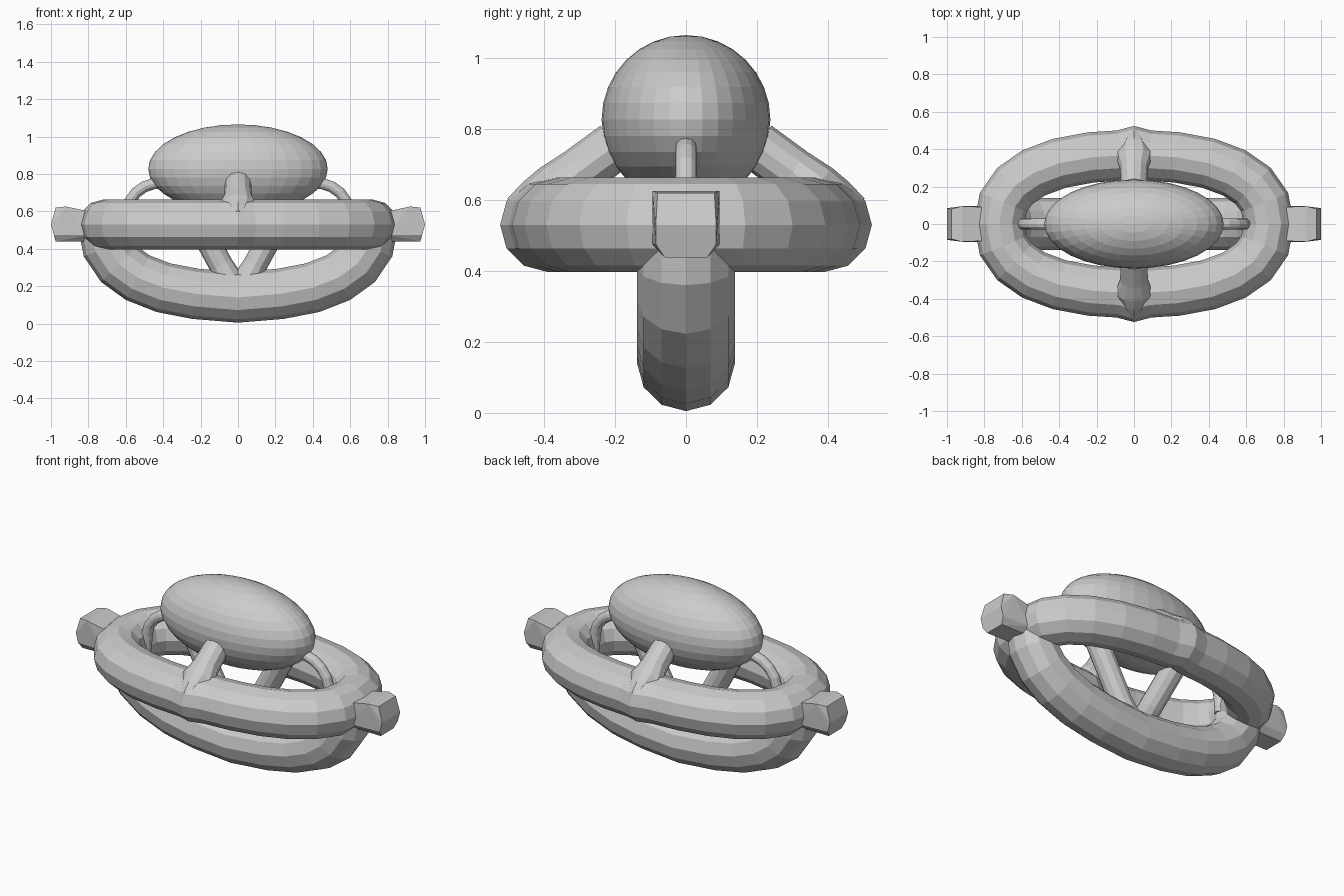
import bpy, bmesh
from math import sin, cos, pi, radians, copysign
from mathutils import Vector, Matrix

if "Cube" in bpy.data.objects:
    bpy.data.objects.remove(bpy.data.objects["Cube"])

CZ = 0.53  # height of the ring plane


def make_object(name, bm):
    bmesh.ops.recalc_face_normals(bm, faces=bm.faces)
    mesh = bpy.data.meshes.new(name)
    bm.to_mesh(mesh)
    bm.free()
    ob = bpy.data.objects.new(name, mesh)
    bpy.context.collection.objects.link(ob)
    return ob


def tube(name, path, side, radii, sides, closed=False):
    """Sweep a round section along a path lying in the plane normal to 'side'.
    radii holds an (in-plane, across) pair per point."""
    pts = [Vector(p) for p in path]
    side = Vector(side)
    n = len(pts)
    bm = bmesh.new()
    loops = []
    for i, p in enumerate(pts):
        a = pts[(i - 1) % n] if closed or i > 0 else p
        b = pts[(i + 1) % n] if closed or i < n - 1 else p
        out = (b - a).normalized().cross(side)
        ru, rv = radii[i]
        loops.append([bm.verts.new(p + out * ru * cos(2 * pi * k / sides)
                                   + side * rv * sin(2 * pi * k / sides))
                      for k in range(sides)])
    for i in range(n if closed else n - 1):
        l0, l1 = loops[i], loops[(i + 1) % n]
        for k in range(sides):
            j = (k + 1) % sides
            bm.faces.new((l0[k], l0[j], l1[j], l1[k]))
    if not closed:
        bm.faces.new(loops[0])
        bm.faces.new(loops[-1])
    return make_object(name, bm)


def oval(deg, b, peak):
    """Point on a rounded-oval centre line, with a small peak at mid-side."""
    c, s = cos(radians(deg)), sin(radians(deg))
    e = 2 / 2.35
    x = 0.72 * copysign(abs(c) ** e, c) if abs(c) > 1e-6 else 0
    y = b * copysign(abs(s) ** e, s) if abs(s) > 1e-6 else 0
    if x == 0:
        y += copysign(peak, y)
    return x, y


angles = sorted(set(range(0, 360, 15)) | {86, 94, 266, 274})

# horizontal ring
ring = [(x, y, CZ) for x, y in (oval(a, 0.367, 0.022) for a in angles)]
tube("upper_ring", ring, (0, 0, 1), [(0.135, 0.133)] * len(ring), 12, True)

# hanging half ring
half = [(x, 0, CZ + y) for x, y in (oval(a, 0.382, 0.008) for a in list(range(180, 375, 15)))]
tube("lower_half_ring", half, (0, 1, 0), [(0.135, 0.138)] * len(half), 12)

# egg-shaped body
bm = bmesh.new()
bmesh.ops.create_uvsphere(bm, u_segments=32, v_segments=16, radius=1,
                          matrix=Matrix.Translation((0, 0, 0.827)) @ Matrix.Diagonal((0.48, 0.238, 0.238, 1)))
make_object("oval_body", bm)

for s, label in ((-1, "left"), (1, "right")):
    # end blocks
    bm = bmesh.new()
    for y in (-1, 1):
        for x, w, z in ((0.80, .09, .60), (0.92, .095, .626), (0.975, .08, .62),
                        (1.0, .085, .53), (0.985, .085, .475), (0.975, .06, .438),
                        (0.80, .095, .475), (0.80, .06, .44)):
            bm.verts.new((s * x, y * w, z))
    bmesh.ops.convex_hull(bm, input=bm.verts[:])
    make_object(f"end_block_{label}", bm)

    # thin curved pipes at the body's ends
    arc = [(.38, .75), (.45, .748), (.50, .732), (.545, .70), (.578, .655), (.594, .60), (.60, .50)]
    tube(f"curved_pipe_{label}", [(s * x, 0, z) for x, z in arc], (0, 1, 0), [(0.03, 0.03)] * len(arc), 12)

    # slanted struts rising from the lower ring
    tube(f"slanted_strut_{label}", [(s * 0.03, 0, 0.2), (s * 0.09, 0, 0.311), (s * 0.31, 0, 0.72)],
         (0, 1, 0), [(0.08, 0.08), (0.065, 0.065), (0.065, 0.065)], 12)

for s, label in ((-1, "front"), (1, "back")):
    # flared struts from the ring's mid-sides to the body
    stub = [(.45, .545), (.40, .59), (.36, .63), (.30, .68), (.20, .753)]
    tube(f"flared_strut_{label}", [(0, s * y, z) for y, z in stub], (1, 0, 0),
         [(0.08, 0.05), (0.085, 0.08), (0.08, 0.10), (0.07, 0.075), (0.07, 0.07)], 12)
